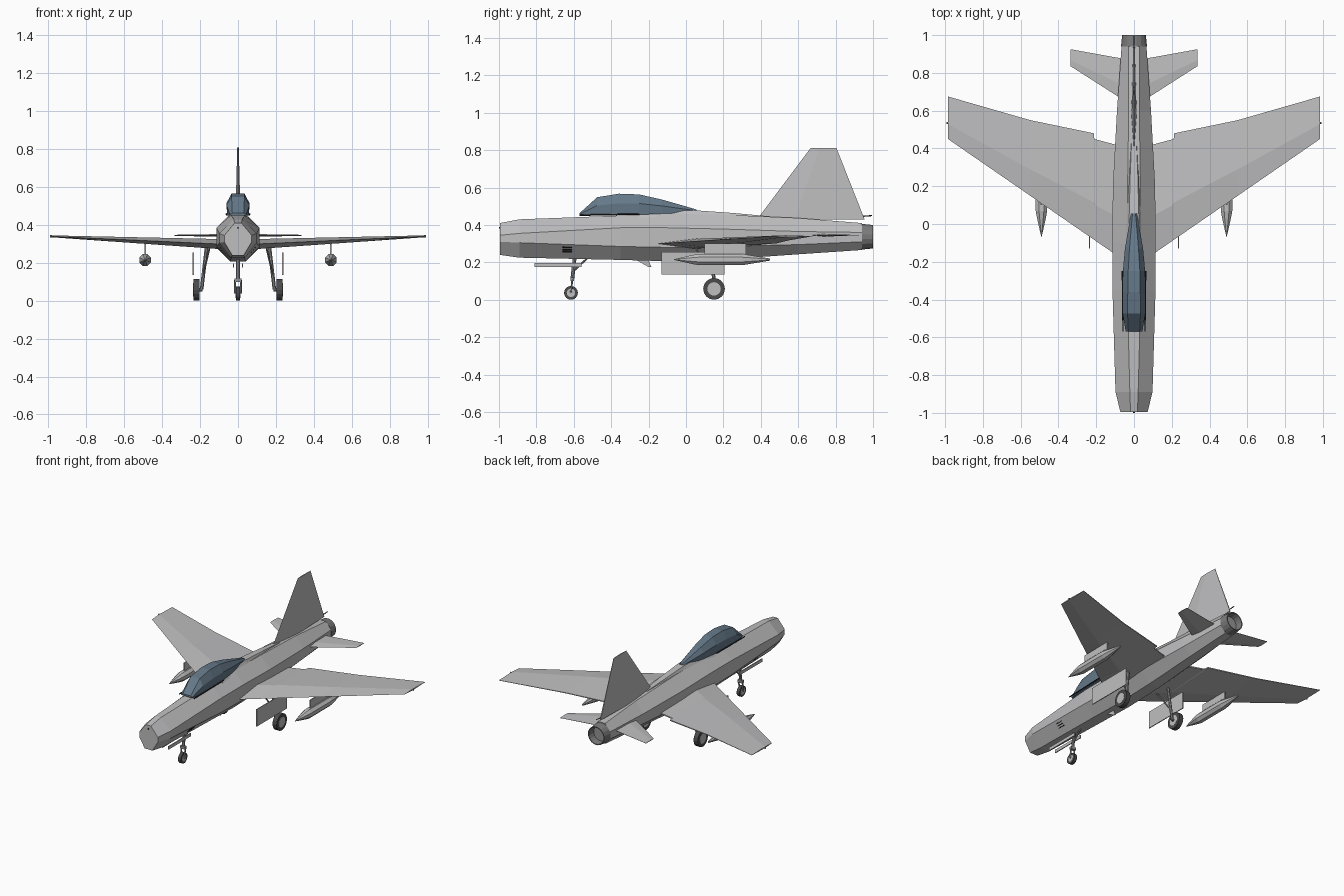
import bpy, bmesh, math
from mathutils import Vector

old = bpy.data.objects.get("Cube")
if old:
    bpy.data.objects.remove(old, do_unlink=True)


def material(name, rgb):
    m = bpy.data.materials.new(name)
    m.use_nodes = True
    m.diffuse_color = (*rgb, 1)
    m.node_tree.nodes["Principled BSDF"].inputs["Base Color"].default_value = (*rgb, 1)
    return m


GREY = material("light grey paint", (0.52, 0.52, 0.53))
STEEL = material("strut grey", (0.30, 0.30, 0.31))
NOZZLE = material("nozzle grey", (0.20, 0.20, 0.20))
GLASS = material("canopy blue", (0.13, 0.19, 0.25))
RUBBER = material("tyre dark", (0.07, 0.07, 0.07))
BLACK = material("vent black", (0.015, 0.015, 0.015))


def finish(name, bm, mat):
    bmesh.ops.recalc_face_normals(bm, faces=bm.faces)
    me = bpy.data.meshes.new(name)
    bm.to_mesh(me)
    bm.free()
    me.materials.append(mat)
    ob = bpy.data.objects.new(name, me)
    bpy.context.collection.objects.link(ob)
    return ob


def loft(name, rings, mat, caps=(True, True)):
    bm = bmesh.new()
    vs = [[bm.verts.new(p) for p in r] for r in rings]
    n = len(vs[0])
    for a, b in zip(vs, vs[1:]):
        for i in range(n):
            j = (i + 1) % n
            bm.faces.new((a[i], a[j], b[j], b[i]))
    if caps[0]:
        bm.faces.new(vs[0])
    if caps[1]:
        bm.faces.new(vs[-1])
    return finish(name, bm, mat)


def mirrored(half, y):
    """Full ring from half outline points (x, z), top to bottom."""
    return [(x, y, z) for x, z in half] + [(-x, y, z) for x, z in reversed(half)]


def circle(y, r, x, z, n=8):
    turn = math.pi / n
    return [(x + r * math.cos(turn + 2 * math.pi * i / n), y,
             z + r * math.sin(turn + 2 * math.pi * i / n)) for i in range(n)]


def box(name, lo, hi, mat):
    ring = lambda z: [(lo[0], lo[1], z), (hi[0], lo[1], z), (hi[0], hi[1], z), (lo[0], hi[1], z)]
    return loft(name, [ring(lo[2]), ring(hi[2])], mat)


def rod(name, a, b, r, mat, n=8):
    a, b = Vector(a), Vector(b)
    bm = bmesh.new()
    bmesh.ops.create_cone(bm, cap_ends=True, segments=n, radius1=r, radius2=r, depth=(b - a).length)
    ob = finish(name, bm, mat)
    ob.rotation_euler = (b - a).to_track_quat('Z', 'Y').to_euler()
    ob.location = (a + b) / 2
    return ob


def wheel(name, x, y, r, w):
    for part, rad, half, mat in (("tyre", r, w * .5, RUBBER), ("hub", r * .62, w * .54, GREY)):
        rod(f"{name}_{part}", (x - half, y, r), (x + half, y, r), rad, mat, 16)


# Fuselage: y, top half width, half width, bottom half width, then top, upper, lower, bottom heights
body = [(-.995, .018, .072, .03, .41, .345, .31, .24),
        (-.89, .022, .098, .036, .43, .355, .305, .225),
        (-.35, .036, .114, .04, .45, .385, .285, .213),
        (-.1, .036, .114, .04, .462, .385, .28, .206),
        (.2, .034, .112, .04, .455, .378, .285, .215),
        (.6, .028, .09, .034, .437, .365, .295, .243),
        (.94, .028, .066, .028, .41, .36, .31, .266)]
loft("fuselage", [mirrored([(t, zt), (w, zu), (w, zl), (b, zb)], y)
                  for y, t, w, b, zt, zu, zl, zb in body], GREY)
rod("nose_tip", (0, -1, .385), (0, -.98, .385), .005, BLACK)

# Raised spine behind the canopy
loft("spine", [mirrored([(w * .6, z), (w, z - .03)], y) for y, w, z in
               ((-.25, .058, .468), (.05, .042, .478), (.25, .034, .464), (.45, .02, .446))], GREY)

# Hollow exhaust nozzle
loft("nozzle", [circle(.94, .07, 0, .337, 16), circle(1, .064, 0, .337, 16),
                circle(1, .058, 0, .337, 16), circle(.95, .052, 0, .337, 16)], NOZZLE)
loft("nozzle_inside", [circle(.945, .056, 0, .337, 16), circle(.953, .052, 0, .337, 16)], STEEL)

# Faceted canopy: y, base half width, top half width, base height, top height
hood = [(-.57, .044, .03, .45, .462), (-.475, .06, .034, .45, .548),
        (-.36, .061, .033, .452, .567), (-.25, .059, .031, .455, .563),
        (-.13, .048, .024, .46, .536), (.055, .016, .008, .468, .483)]
loft("canopy", [mirrored([(t, zt), (w, zb + (zt - zb) * .55), (w * .95, zb)], y)
                for y, w, t, zb, zt in hood], GLASS)
for s in (-1, 1):
    rod("canopy_rail", (s * .058, -.57, .452), (s * .062, -.25, .458), .004, BLACK, 6)


# Flying surfaces with a thin diamond section
def section(x, lead, trail, z, t):
    mid = lead + (trail - lead) * .35
    return [(x, lead, z), (x, mid, z + t / 2), (x, trail, z + t * .08),
            (x, trail, z - t * .08), (x, mid, z - t / 2)]


def wing_station(s, x, trail):
    k = (x - .115) / .87
    return section(s * x, -.15 + .6 * k, trail, .30 + .04 * k, .052 - .042 * k)


for s, side in ((1, "left"), (-1, "right")):
    loft(side + "_wing", [wing_station(s, x, y) for x, y in
                          ((.06, .41), (.21, .45), (.212, .48), (.55, .55), (.985, .675))], GREY)
    loft(side + "_tailplane", [section(s * .04, .645, .87, .345, .016),
                               section(s * .085, .675, .88, .345, .014),
                               section(s * .335, .835, .925, .345, .006)], GREY)
    rod(side + "_wingtip_light", (s * .982, .535, .34), (s * .993, .535, .34), .006, STEEL)

# Tail fin
fin = [(.38, .955, .43, .028), (.665, .805, .81, .008)]
loft("tail_fin", [[(0, a, z), (t / 2, a + (b - a) * .35, z), (t / 8, b, z),
                   (-t / 8, b, z), (-t / 2, a + (b - a) * .35, z)] for a, b, z, t in fin], GREY)
rod("tail_sensor", (0, .93, .445), (0, .995, .45), .003, BLACK, 6)

# Ventral blade
loft("belly_blade", [[(-.004, -.27, .215), (.004, -.27, .215), (.004, -.2, .21), (-.004, -.2, .21)],
                     [(-.003, -.2, .175), (.003, -.2, .175), (.003, -.185, .175), (-.003, -.185, .175)]],
     GREY)

for s, side in ((1, "left"), (-1, "right")):
    # Underwing pod and its short pylon
    loft(side + "_pod", [circle(y, r, s * .49, .215) for y, r in
                         ((-.065, .002), (.03, .025), (.07, .033), (.3, .033), (.45, .006))], GREY)
    box(side + "_pylon", (s * .49 - .004, .1, .24), (s * .49 + .004, .32, .30), GREY)

    # Main gear
    wheel(side + "_main_wheel", s * .22, .15, .058, .032)
    rod(side + "_main_strut", (s * .165, .14, .29), (s * .192, .15, .06), .01, STEEL)
    rod(side + "_main_axle", (s * .188, .15, .058), (s * .22, .15, .058), .009, STEEL)
    rod(side + "_main_brace", (s * .15, .05, .28), (s * .185, .145, .13), .005, STEEL)
    box(side + "_main_door", (s * .236 - .003, -.13, .135), (s * .236 + .003, .205, .255), GREY)

    # Nose gear door and fork leg
    box(side + "_nose_door", (s * .024 - .003, -.81, .175), (s * .024 + .003, -.56, .197), GREY)
    rod(side + "_nose_fork", (s * .015, -.615, .038), (s * .015, -.608, .11), .005, STEEL)

    # Three slits on the lower flank
    for i in range(3):
        z = .256 + i * .012
        x = s * (.036 + .068 * (z - .218) / (.297 - .218) + .002)
        rod(side + "_vent", (x, -.66, z), (x, -.61, z), .004, BLACK, 4)

# Nose gear
wheel("nose_wheel", 0, -.615, .037, .022)
box("nose_fork_crown", (-.019, -.618, .1), (.019, -.598, .118), STEEL)
rod("nose_strut", (0, -.608, .11), (0, -.595, .225), .01, STEEL)
rod("nose_brace", (0, -.605, .15), (0, -.53, .22), .005, STEEL)
